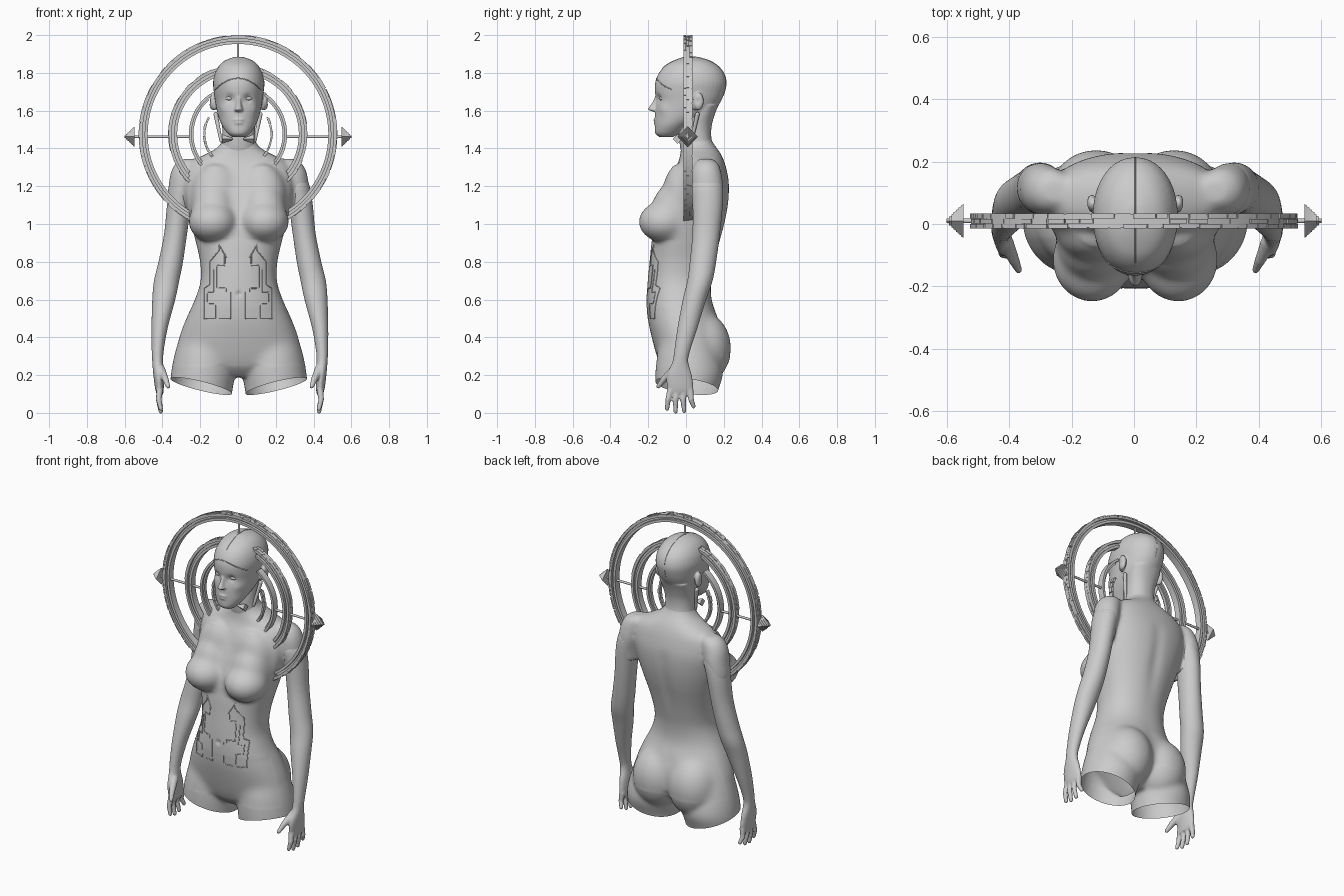
import bpy, bmesh, math, random
from mathutils import Vector, Matrix
from mathutils.bvhtree import BVHTree

if "Cube" in bpy.data.objects:
    bpy.data.objects.remove(bpy.data.objects["Cube"])

random.seed(4)
CZ = 1.475  # height of the halo centre


def make(name, bm, angle=40):
    bmesh.ops.recalc_face_normals(bm, faces=bm.faces[:])
    me = bpy.data.meshes.new(name)
    bm.to_mesh(me)
    bm.free()
    me.shade_smooth()
    me.set_sharp_from_angle(angle=math.radians(angle))
    ob = bpy.data.objects.new(name, me)
    bpy.context.collection.objects.link(ob)
    return ob


def loft(bm, secs, seg=40, sub=4, e=2.2):
    """Horizontal sections (z, centre x, half width, front y, back y), smoothly interpolated."""
    rows, n = [], len(secs)
    for i in range(n - 1):
        p = [secs[max(i - 1, 0)], secs[i], secs[i + 1], secs[min(i + 2, n - 1)]]
        for k in range(sub + (i == n - 2)):
            t = k / sub
            rows.append([0.5 * (2 * b + (c - a) * t + (2 * a - 5 * b + 4 * c - d) * t * t
                                + (3 * b - a - 3 * c + d) * t ** 3) for a, b, c, d in zip(*p)])
    rings = []
    for z, cx, hw, yf, yb in rows:
        ring = []
        for j in range(seg):
            c, s = math.cos(math.tau * j / seg), math.sin(math.tau * j / seg)
            x = cx + hw * math.copysign(abs(c) ** (2 / e), c)
            y = (yf + yb) / 2 + (yb - yf) / 2 * math.copysign(abs(s) ** (2 / e), s)
            ring.append(bm.verts.new((x, y, z)))
        rings.append(ring)
    for a, b in zip(rings, rings[1:]):
        for j in range(seg):
            bm.faces.new((a[j], a[(j + 1) % seg], b[(j + 1) % seg], b[j]))
    bm.faces.new(rings[0][::-1])
    bm.faces.new(rings[-1])


def blob(bm, c, r):
    bmesh.ops.create_uvsphere(bm, u_segments=32, v_segments=20, radius=1,
                              matrix=Matrix.Translation(c) @ Matrix.Diagonal((*r, 1)))


def rod(bm, a, b, r0, r1, seg=12, ends=True):
    a, b = Vector(a), Vector(b)
    q = (b - a).to_track_quat('Z', 'Y').to_matrix().to_4x4()
    bmesh.ops.create_cone(bm, cap_ends=True, segments=seg, radius1=r0, radius2=r1,
                          depth=(b - a).length, matrix=Matrix.Translation((a + b) / 2) @ q)
    if ends:
        blob(bm, a, (r0,) * 3)
        blob(bm, b, (r1,) * 3)


def fuse(ob, voxel, smooth):
    m = ob.modifiers.new("fuse", 'REMESH')
    m.mode, m.voxel_size = 'VOXEL', voxel
    m = ob.modifiers.new("soften", 'SMOOTH')
    m.factor, m.iterations = 0.5, smooth
    dg = bpy.context.evaluated_depsgraph_get()
    me = bpy.data.meshes.new_from_object(ob.evaluated_get(dg))
    ob.modifiers.clear()
    ob.data = me
    me.shade_smooth()


def brush(ob, c, r, off):
    """Soft push on the surface, mirrored in x."""
    for s in ((1, -1) if c[0] else (1,)):
        cc, o = Vector((c[0] * s, c[1], c[2])), Vector((off[0] * s, off[1], off[2]))
        for v in ob.data.vertices:
            d = (v.co - cc).length
            if d < 3 * r:
                v.co += o * math.exp(-(d / r) ** 2)


# torso with thighs, bust, seat and shoulder caps
bm = bmesh.new()
loft(bm, [(z, 0, *r) for z, *r in (
    (.19, .10, -.08, .08), (.24, .27, -.13, .13), (.3, .33, -.155, .18), (.4, .315, -.182, .19),
    (.5, .278, -.203, .172), (.6, .233, -.208, .136), (.7, .202, -.203, .135), (.8, .205, -.193, .155),
    (.9, .227, -.183, .18), (1.0, .253, -.165, .207), (1.1, .278, -.14, .225), (1.2, .293, -.1, .23),
    (1.28, .285, -.065, .217), (1.33, .25, -.04, .203), (1.37, .175, -.03, .185),
    (1.4, .12, -.027, .165), (1.44, .088, -.025, .138), (1.5, .078, -.02, .12))])
for s in (-1, 1):
    loft(bm, [(z, s * cx, *r) for z, cx, *r in (
        (-.1, .2, .15, -.15, .14), (.0, .2, .157, -.155, .15), (.1, .2, .164, -.16, .165),
        (.2, .19, .17, -.162, .195), (.3, .18, .162, -.155, .18), (.4, .165, .145, -.13, .15),
        (.5, .14, .1, -.1, .1))], e=2)
    blob(bm, (s * .125, .085, .345), (.155, .155, .19))
    blob(bm, (s * .138, -.115, 1.012), (.13, .138, .11))
    blob(bm, (s * .132, -.065, 1.07), (.12, .118, .15))
    blob(bm, (s * .12, -.035, 1.15), (.13, .09, .17))
    loft(bm, [(z, s * x, *r) for z, x, *r in (
        (1.05, .315, .055, .06, .18), (1.12, .317, .064, .04, .192), (1.2, .302, .07, .03, .197),
        (1.27, .288, .073, .03, .188), (1.32, .27, .065, .045, .172), (1.345, .255, .04, .07, .14))], e=2)
torso = make("torso", bm)
fuse(torso, .008, 30)
bm = bmesh.new()
bm.from_mesh(torso.data)
soft = [v for v in bm.verts if (v.co.y < -.02 and .92 < v.co.z < 1.3)
        or (v.co.y > .05 and .3 < v.co.z < .65) or (v.co.y < -.05 and .25 < v.co.z < .55)]
for i in range(30):
    bmesh.ops.smooth_vert(bm, verts=soft, factor=.5, use_axis_x=True, use_axis_y=True, use_axis_z=True)
# open slanted thigh cuts
for s in (-1, 1):
    fs = [f for f in bm.faces if f.calc_center_median().x * s > 0]
    geom = set(fs) | {e for f in fs for e in f.edges} | {v for f in fs for v in f.verts}
    bmesh.ops.bisect_plane(bm, geom=list(geom), plane_co=(s * .05, 0, .105),
                           plane_no=(-s * .25, .15, 1), clear_inner=True)
bm.to_mesh(torso.data)
bm.free()
for i in range(24):
    brush(torso, (0, .2, .5 + i * .03), .04, (0, -.004, 0))
brush(torso, (0, -.205, .63), .012, (0, .01, 0))

# head and neck
bm = bmesh.new()
loft(bm, [(z, 0, *r) for z, *r in (
    (1.46, .035, -.14, -.07), (1.48, .06, -.163, -.03), (1.52, .088, -.165, .02),
    (1.56, .105, -.165, .09), (1.6, .116, -.163, .15), (1.65, .125, -.157, .185),
    (1.7, .132, -.165, .205), (1.75, .136, -.163, .214), (1.8, .126, -.143, .2),
    (1.84, .103, -.108, .166), (1.866, .072, -.06, .122), (1.884, .025, -.01, .06))], e=2.1)
loft(bm, [(z, 0, *r) for z, *r in (
    (1.36, .1, -.02, .15), (1.4, .094, -.03, .146), (1.46, .088, -.036, .134),
    (1.52, .088, -.03, .136), (1.58, .095, 0, .152), (1.63, .1, .03, .172))])
loft(bm, [(z, 0, *r) for z, *r in (
    (1.595, .021, -.178, -.1), (1.605, .025, -.2, -.1), (1.62, .019, -.195, -.1),
    (1.645, .015, -.178, -.1), (1.68, .016, -.162, -.1))], seg=20)
blob(bm, (0, -.157, 1.552), (.032, .016, .009))
blob(bm, (0, -.156, 1.535), (.028, .016, .01))
for s in (-1, 1):
    blob(bm, (s * .139, .066, 1.65), (.018, .028, .047))
    blob(bm, (s * .128, .05, 1.63), (.012, .02, .03))
head = make("head_and_neck", bm)
fuse(head, .005, 8)
brush(head, (.047, -.145, 1.665), .022, (0, .013, 0))
brush(head, (.08, -.12, 1.61), .03, (.004, -.004, 0))
brush(head, (.148, .062, 1.65), .016, (-.007, 0, 0))
bm = bmesh.new()
for s in (-1, 1):
    blob(bm, (s * .047, -.123, 1.665), (.026, .019, .013))
eyes = make("eyes", bm)

# arms with hands
bm = bmesh.new()
loft(bm, [(z, x, rx, y - ry, y + ry) for z, x, y, rx, ry in (
    (1.25, .293, .112, .05, .065), (1.2, .302, .112, .068, .083),
    (1.1, .322, .115, .064, .08), (.95, .34, .107, .061, .073),
    (.8, .366, .09, .065, .07), (.7, .388, .074, .067, .067), (.6, .403, .045, .061, .062),
    (.45, .425, .008, .043, .053), (.33, .435, -.02, .032, .042), (.27, .435, -.03, .029, .042),
    (.2, .43, -.035, .028, .066), (.13, .426, -.03, .023, .07), (.1, .423, -.03, .017, .062))], e=2)
for y0, y1, z in ((-.082, -.1, .022), (-.047, -.055, .007), (-.012, -.01, .011), (.022, .04, .035)):
    rod(bm, (.425, y0, .12), (.43, (y0 + y1) / 2 - .004, .07), .018, .015)
    rod(bm, (.43, (y0 + y1) / 2 - .004, .07), (.419, y1, z), .015, .012)
rod(bm, (.42, -.06, .23), (.395, -.115, .18), .025, .018)
rod(bm, (.395, -.115, .18), (.38, -.147, .14), .018, .012)
arm = make("arm_left", bm)
fuse(arm, .006, 4)
other = bpy.data.objects.new("arm_right", arm.data.copy())
other.data.transform(Matrix.Diagonal((-1, 1, 1, 1)))
other.data.flip_normals()
bpy.context.collection.objects.link(other)
# the figure sits slightly to one side of the halo axis
for ob, dx in ((torso, .004), (head, .004), (eyes, .004), (arm, .01), (other, .01)):
    ob.data.transform(Matrix.Translation((dx, 0, 0)))


# halo rings
def band(bm, r0, r1, y0, y1, a0, a1):
    n = max(1, int((a1 - a0) / 2.5))
    prev = None
    for i in range(n + 1):
        a = math.radians(a0 + (a1 - a0) * i / n)
        cur = [bm.verts.new((r * math.cos(a), y, CZ + r * math.sin(a)))
               for r, y in ((r0, y0), (r1, y0), (r1, y1), (r0, y1))]
        if prev:
            for j in range(4):
                bm.faces.new((prev[j], prev[(j + 1) % 4], cur[(j + 1) % 4], cur[j]))
        else:
            bm.faces.new(cur)
        prev = cur
    bm.faces.new(prev[::-1])


def plates(bm, r0, r1, a0, a1, ys, step):
    for lo, hi in ys:
        a = a0
        while a < a1:
            w = min(random.uniform(*step), a1 - a + .1)
            band(bm, r0, r1 - random.choice((0, .003)), lo, hi, a, a + w * .9)
            a += w


bm = bmesh.new()
for r0, r1, y0, y1 in ((.506, .521, -.012, .032), (.492, .508, .004, .018), (.478, .494, -.012, .032)):
    band(bm, r0, r1, y0, y1, -64, 244)
plates(bm, .518, .526, -64, 244, ((-.014, 0), (.002, .016), (.018, .034)), (4, 10))
make("outer_ring", bm)
bm = bmesh.new()
for r0, r1, y0, y1, a in ((.352, .366, -.012, .03, 44), (.336, .354, .003, .017, 41), (.322, .338, -.012, .03, 38)):
    band(bm, r0, r1, y0, y1, -a, 180 + a)
plates(bm, .364, .37, -42, 222, ((-.012, .008), (.011, .03)), (4, 9))
make("middle_ring", bm)
bm = bmesh.new()
for r0, r1, y0, y1, a0, a1 in ((.246, .26, -.012, .03, -52, 56), (.236, .248, 0, .02, -48, 50)):
    band(bm, r0, r1, y0, y1, a0, a1)
    band(bm, r0, r1, y0, y1, 180 - a1, 180 - a0)
for a0 in (-60, 150):
    plates(bm, .172, .186, a0, a0 + 90, ((-.004, .02),), (4, 12))
make("inner_rings", bm)

# spokes, stepped side points, crown pin, jaw struts and collar tabs
bm = bmesh.new()
rod(bm, (0, .01, 1.86), (0, .01, 1.99), .006, .006, ends=False)
for s in (-1, 1):
    rod(bm, (s * .25, .01, 1.462), (s * .56, .01, 1.462), .007, .007, ends=False)
    for i in range(7):
        r = .054 * (1 - i / 7)
        rod(bm, (s * (.547 + i * .0076), .01, 1.462), (s * (.555 + i * .0076), .01, 1.462),
            r, r * .9, 4, False)
    rod(bm, (s * .118, .06, 1.58), (s * .09, .03, 1.44), .012, .008)
    rod(bm, (s * .085, -.045, 1.45), (s * .03, -.045, 1.45), .025, .006, 4, False)
make("halo_fittings", bm)


# fine surface seams laid onto the body
def seam(name, target, paths, rays, radius):
    tree = BVHTree.FromPolygons([v.co for v in target.data.vertices],
                                [p.vertices[:] for p in target.data.polygons])
    cu = bpy.data.curves.new(name, 'CURVE')
    cu.dimensions, cu.bevel_depth, cu.bevel_resolution = '3D', radius, 1
    for path in paths:
        pts = []
        for a, b in zip(path, path[1:]):
            a, b = Vector(a), Vector(b)
            n = max(1, int((b - a).length / .012))
            pts += [tree.ray_cast(*rays(a.lerp(b, i / n)))[0] for i in range(n + 1)]
        pts = [p for p in pts if p]
        sp = cu.splines.new('POLY')
        sp.points.add(len(pts) - 1)
        for q, co in zip(sp.points, pts):
            q.co = (*co, 1)
    bpy.context.collection.objects.link(bpy.data.objects.new(name, cu))


def from_front(p):
    return Vector((p.x, -1, p.y)), Vector((0, 1, 0))


def from_above(p):
    d = Vector((0, math.sin(p.x), math.cos(p.x)))
    return Vector((.004, .03, 1.7)) + d, -d


belly = (((.06, .82), (.1, .89), (.1, .86), (.15, .8), (.15, .68), (.18, .66), (.18, .5), (.12, .5)),
         ((.07, .84), (.07, .78), (.11, .78), (.11, .66), (.06, .66), (.06, .64)), ((.04, .64), (.04, .5), (.1, .5)),
         ((.13, .76), (.13, .64), (.16, .64), (.16, .58), (.12, .58), (.12, .5)))
seam("belly_lines", torso, [[(s * x, z) for x, z in p] for s in (-1, 1) for p in belly], from_front, .003)
cap = [[(x / 100, 1.772 - .06 * (x / 12) ** 2) for x in range(-12, 13, 2)]]
seam("cap_band", head, cap, from_front, .003)
seam("crown_line", head, [[(-.9 + i * .2, 0) for i in range(14)]], from_above, .002)
